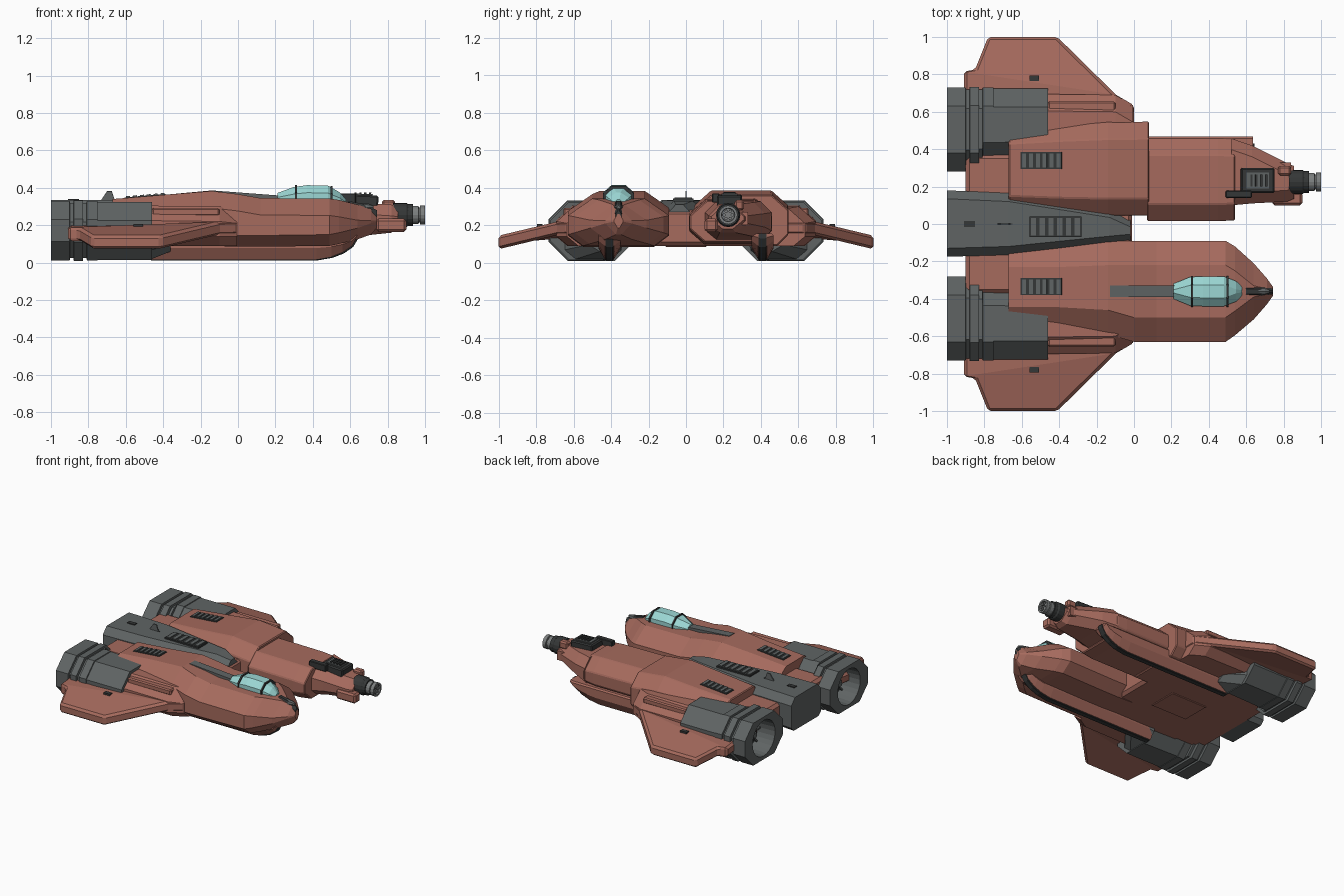
import bpy, bmesh, math
from mathutils import Matrix, Vector

if "Cube" in bpy.data.objects:
    bpy.data.objects.remove(bpy.data.objects["Cube"])


def material(name, rgb):
    m = bpy.data.materials.new(name)
    m.diffuse_color = (*rgb, 1)
    m.use_nodes = True
    m.node_tree.nodes["Principled BSDF"].inputs["Base Color"].default_value = m.diffuse_color
    return m


RED = material("hull red", (0.38, 0.145, 0.11))
GREY = material("machinery grey", (0.115, 0.127, 0.127))
DARK = material("dark vents", (0.035, 0.038, 0.038))
STEEL = material("gun steel", (0.2, 0.21, 0.21))
GLASS = material("canopy glass", (0.33, 0.68, 0.66))


def finish(bm, name, mat, bevel=0):
    bmesh.ops.recalc_face_normals(bm, faces=bm.faces[:])
    me = bpy.data.meshes.new(name)
    bm.to_mesh(me)
    bm.free()
    ob = bpy.data.objects.new(name, me)
    me.materials.append(mat)
    bpy.context.collection.objects.link(ob)
    if bevel:
        b = ob.modifiers.new("bevel", "BEVEL")
        b.width, b.segments, b.limit_method = bevel, 1, "ANGLE"
    return ob


def loft(name, mat, sections, top=(0.08, 0.08), low=(0.06, 0.06), s=1, bevel=0):
    """Chamfered eight-sided sections (x, y0, y1, z0, z1) joined along x."""
    bm = bmesh.new()
    rings = []
    for x, y0, y1, z0, z1 in sections:
        w, h = y1 - y0, z1 - z0
        a, b = min(top[0], w * .4), min(top[1], h * .45)
        c, d = min(low[0], w * .4), min(low[1], h * .45)
        pts = [(y0 + c, z0), (y1 - c, z0), (y1, z0 + d), (y1, z1 - b),
               (y1 - a, z1), (y0 + a, z1), (y0, z1 - b), (y0, z0 + d)]
        rings.append([bm.verts.new((x, s * y, z)) for y, z in pts])
    for r, q in zip(rings, rings[1:]):
        for i in range(8):
            j = (i + 1) % 8
            bm.faces.new((r[i], r[j], q[j], q[i]))
    bm.faces.new(rings[0])
    bm.faces.new(rings[-1])
    return finish(bm, name, mat, bevel)


def box(name, mat, x, y, z, pitch=0, bevel=0):
    bm = bmesh.new()
    bmesh.ops.create_cube(bm, size=1)
    size = (x[1] - x[0], abs(y[1] - y[0]), z[1] - z[0])
    mid = Vector(((x[0] + x[1]) / 2, (y[0] + y[1]) / 2, (z[0] + z[1]) / 2))
    bm.transform(Matrix.Translation(mid) @ Matrix.Rotation(pitch, 4, "Y")
                 @ Matrix.Diagonal((*size, 1)))
    return finish(bm, name, mat, bevel)


def tube(name, mat, y, z, profile, n=16):
    """Profile of (x, radius) turned around an axis along x."""
    bm = bmesh.new()
    rings = [[bm.verts.new((x, y + r * math.cos(math.tau * i / n),
                            z + r * math.sin(math.tau * i / n)))
              for i in range(n)] for x, r in profile]
    for p, q in zip(rings, rings[1:]):
        for i in range(n):
            j = (i + 1) % n
            bm.faces.new((p[i], p[j], q[j], q[i]))
    bm.faces.new(rings[0])
    bm.faces.new(rings[-1])
    return finish(bm, name, mat)


def vent(name, x0, x1, y, half, z, pitch, n):
    box(name, DARK, (x0, x1), (y - half, y + half), (z - .02, z + .006), pitch)
    step = (x1 - x0) / n
    for i in range(n):
        x = x0 + step * (i + .5)
        zz = z + (x - (x0 + x1) / 2) * math.tan(-pitch)
        box(name + "_slat", GREY, (x - step * .3, x + step * .3),
            (y - half * .85, y + half * .85), (zz - .01, zz + .012), pitch)


# Cockpit hull
loft("cockpit_hull", RED, [
    (-.67, -.575, -.10, .09, .34), (-.4, -.575, -.10, .09, .362),
    (-.14, -.59, -.09, .09, .383), (0, -.63, -.09, .085, .366),
    (.12, -.63, -.09, .085, .345), (.49, -.63, -.09, .09, .342),
    (.54, -.595, -.12, .1, .335), (.64, -.51, -.21, .125, .31),
    (.71, -.43, -.29, .15, .287), (.742, -.385, -.335, .185, .26)],
    top=(.13, .09), low=(.08, .06))
# Gun hull: wide rear, narrow middle, tapered nose
loft("gun_hull_rear", RED, [
    (-.67, .06, .52, .09, .34), (-.4, .05, .535, .09, .362),
    (-.14, .045, .545, .09, .386), (.08, .045, .547, .09, .362)],
    top=(.09, .08), bevel=.006)
loft("gun_hull_middle", RED, [
    (.07, .015, .46, .1, .343), (.45, .015, .46, .1, .338), (.54, .02, .455, .11, .332)],
    top=(.09, .08), low=(.08, .07), bevel=.006)
loft("gun_nose", RED, [
    (.52, .1, .458, .12, .328), (.63, .11, .42, .14, .322),
    (.82, .12, .325, .16, .31), (.855, .135, .31, .18, .3)],
    top=(.06, .06), low=(.06, .05))
box("nose_side_pod", RED, (.74, .9), (.1, .17), (.165, .235), bevel=.012)
box("nose_top_pod", RED, (.77, .84), (.26, .31), (.28, .335), bevel=.01)
box("nose_side_plate", RED, (.6, .84), (.3, .33), (.2, .27))

# Gun barrel and muzzle
GY, GZ = .225, .255
tube("gun_mount", DARK, GY, GZ, [(.83, .065), (.9, .065), (.91, .058), (.935, .058)])
tube("gun_barrel", STEEL, GY, GZ, [(.92, .048), (.965, .048), (.967, .04), (.972, .04),
                                  (.974, .05), (1, .05), (1, .036), (.98, .034)])
for k in range(6):
    a = math.tau * k / 6
    tube("muzzle_bore", STEEL, GY + .022 * math.cos(a), GZ + .022 * math.sin(a),
         [(.97, .009), (.996, .009)], 8)
# Sensor block on the gun nose
box("sensor_block", DARK, (.57, .75), (.165, .3), (.29, .362), .04, .008)
box("sensor_panel", GREY, (.6, .72), (.19, .275), (.34, .368), .04)
for i in range(4):
    x = .622 + i * .026
    box("sensor_slat", DARK, (x, x + .012), (.2, .265), (.35, .376), .04)
box("sensor_arm", DARK, (.49, .63), (.14, .178), (.32, .37), bevel=.004)

# Central body, spine, hatch and fin
box("body_slab", RED, (-.9, -.01), (-.37, .37), (.09, .28), bevel=.02)
loft("spine", GREY, [(-1, -.175, .18, .09, .335), (-.67, -.165, .165, .1, .335),
                     (-.13, -.11, .08, .12, .33), (-.02, -.1, .03, .14, .31)],
     top=(.045, .05), low=(.03, .03))
vent("spine_vent", -.56, -.28, -.015, .055, .337, 0, 6)
box("spine_cap", DARK, (-.91, -.85), (-.015, .015), (.33, .341))
box("spine_seam", DARK, (-.73, -.65), (-.003, .003), (.33, .339))
loft("spine_fin", GREY, [(-.73, -.004, .004, .33, .338), (-.7, -.004, .004, .33, .382),
                         (-.675, -.004, .004, .33, .382), (-.66, -.004, .004, .33, .338)],
     top=(.001, .001), low=(.001, .001))
box("belly_hatch", RED, (-.55, -.25), (-.11, .11), (.084, .095), bevel=.004)

# Canopy with frames, spine strip and nose sensor
loft("canopy", GLASS, [
    (.21, -.4, -.32, .32, .372), (.3, -.437, -.283, .32, .405), (.37, -.44, -.28, .32, .414),
    (.48, -.44, -.28, .32, .412), (.545, -.415, -.305, .31, .375),
    (.578, -.385, -.335, .3, .338)], top=(.045, .04), low=(.01, .01))
for x, z in ((.31, .41), (.5, .405)):
    loft("canopy_frame", DARK, [(x - .006, -.443, -.277, .32, z + .004),
                                (x + .006, -.443, -.277, .32, z + .004)],
         top=(.045, .04), low=(.01, .01))
box("back_strip", GREY, (-.13, .22), (-.39, -.33), (.345, .372), .075)
box("back_strip_front", GREY, (.1, .24), (-.39, -.33), (.33, .353))
loft("nose_sensor", DARK, [(.6, -.385, -.335, .26, .328), (.68, -.385, -.335, .25, .312),
                           (.742, -.375, -.345, .23, .28)], top=(.012, .02), low=(.01, .01))
tube("nose_probe", GREY, -.36, .295, [(.66, .022), (.7, .02), (.725, .01)], 8)

# Hull vents
for side, y in (("left", -.335), ("right", .34)):
    vent(side + "_hull_vent", -.605, -.385, y, .045, .352, -.081, 6)


def wing(s):
    plan = [(-.91, .45), (-.91, .815), (-.85, .825), (-.78, 1), (-.41, 1),
            (-.095, .69), (0, .635), (0, .45)]
    bm = bmesh.new()
    mid = lambda y: .185 - max(0, y - .68) * .24
    up = [bm.verts.new((x, s * y, mid(y) + .036)) for x, y in plan]
    dn = [bm.verts.new((x, s * y, mid(y) - .036)) for x, y in plan]
    for i in range(len(plan)):
        j = (i + 1) % len(plan)
        bm.faces.new((up[i], up[j], dn[j], dn[i]))
    # Split the plan at the fold so both halves stay flat
    for r in (up, dn):
        bm.faces.new((r[1], r[2], r[3], r[4], r[5]))
        bm.faces.new((r[0], r[1], r[5], r[6], r[7]))
    finish(bm, "wing", RED, .014)
    box("wing_port", DARK, (-.56, -.508), (s * .765, s * .795), (.18, .207))


for s in (1, -1):
    wing(s)
    # Wing root fairing beside the hull
    loft("wing_root", RED, [(-.5, .4, .695, .09, .305), (-.1, .4, .69, .09, .3),
                            (-.005, .4, .635, .09, .29)],
         top=(.09, .08), low=(.06, .05), s=s)
    box("root_rail", RED, (-.46, -.1), (s * .6, s * .655), (.25, .292), bevel=.008)
    # Engine shell with stepped rings
    shell = [(-1, .28, .73, .012, .33), (-.9, .28, .73, .012, .33),
             (-.898, .295, .718, .024, .318), (-.88, .295, .718, .024, .318),
             (-.878, .28, .733, .01, .333), (-.83, .28, .733, .01, .333),
             (-.828, .3, .718, .024, .318), (-.81, .3, .718, .024, .318),
             (-.808, .335, .73, .012, .33), (-.752, .335, .73, .012, .33),
             (-.75, .335, .725, .015, .325), (-.46, .345, .725, .015, .325)]
    engine = loft("engine", GREY, shell, top=(.1, .1), low=(.1, .1), s=s)
    cut = tube("nozzle_cutter", DARK, s * .505, .171, [(-1.1, .138), (-.84, .125)], 24)
    cut.hide_render = True
    cut.hide_viewport = True
    cut.display_type = "WIRE"
    b = engine.modifiers.new("nozzle", "BOOLEAN")
    b.object, b.operation, b.solver = cut, "DIFFERENCE", "EXACT"
    # Dark fan, spokes and hub inside the nozzle
    tube("engine_fan", DARK, s * .505, .171, [(-.86, .124), (-.83, .124)], 24)
    tube("engine_hub", GREY, s * .505, .171, [(-.93, .02), (-.9, .045), (-.85, .05)], 12)
    for k in range(4):
        bm = bmesh.new()
        bmesh.ops.create_cube(bm, size=1)
        bm.transform(Matrix.Translation((-.87, s * .505, .171))
                     @ Matrix.Rotation(math.pi * k / 4, 4, "X")
                     @ Matrix.Diagonal((.03, .25, .012, 1)))
        finish(bm, "fan_blade", GREY)
    # Engine belly tapering into the keel
    loft("engine_chin", GREY, [(-.47, .345, .66, .016, .14), (-.36, .36, .52, .06, .14)],
         top=(.01, .01), low=(.06, .05), s=s)
    # Keel with dark runner that curves up at the front
    curve = [(-.47, .018), (.2, .018), (.42, .018), (.5, .032), (.56, .055),
             (.61, .09), (.637, .135)]
    loft("keel", RED, [(x, .35, .468, z, max(.15, z + .02)) for x, z in curve],
         top=(.01, .01), low=(.035, .09), s=s)
    loft("keel_runner", DARK, [(x + .006, .388, .43, z - .006, z + .02) for x, z in curve],
         top=(.004, .004), low=(.004, .004), s=s)
